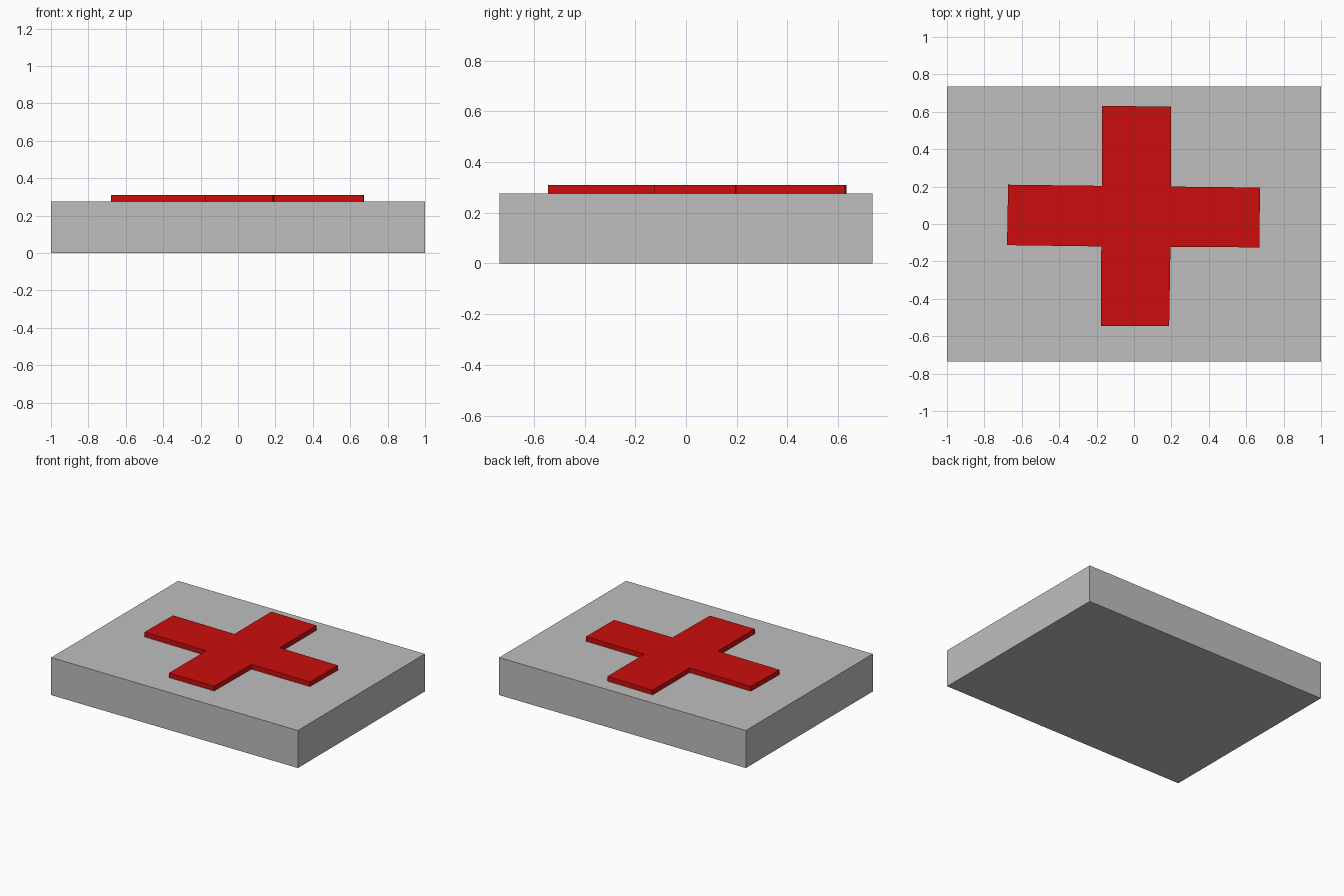
import bpy
import bmesh

cube = bpy.data.objects.get("Cube")
if cube:
    bpy.data.objects.remove(cube, do_unlink=True)


def material(name, color):
    mat = bpy.data.materials.new(name)
    mat.use_nodes = True
    mat.diffuse_color = color
    mat.node_tree.nodes["Principled BSDF"].inputs["Base Color"].default_value = color
    return mat


def prism(name, outline, bottom, top, mat):
    """Extrude a counter-clockwise outline between two heights."""
    bm = bmesh.new()
    face = bm.faces.new([bm.verts.new((x, y, bottom)) for x, y in outline])
    extruded = bmesh.ops.extrude_face_region(bm, geom=[face], use_keep_orig=True)
    for vert in extruded["geom"]:
        if isinstance(vert, bmesh.types.BMVert):
            vert.co.z = top
    bmesh.ops.recalc_face_normals(bm, faces=bm.faces)
    mesh = bpy.data.meshes.new(name)
    bm.to_mesh(mesh)
    bm.free()
    mesh.materials.append(mat)
    obj = bpy.data.objects.new(name, mesh)
    bpy.context.collection.objects.link(obj)
    return obj


grey = material("light grey", (0.52, 0.52, 0.52, 1))
red = material("red", (0.60, 0.004, 0.004, 1))

SLAB_TOP = 0.275

# Rectangular base slab
half_x, half_y = 1.0, 0.735
prism("base_slab",
      [(-half_x, -half_y), (half_x, -half_y), (half_x, half_y), (-half_x, half_y)],
      0, SLAB_TOP, grey)

# Raised cross, with slightly uneven hand-drawn arms
cross = [(-0.177, -0.545), (0.188, -0.545), (0.195, -0.122), (0.67, -0.125),
         (0.674, 0.195), (0.198, 0.2), (0.198, 0.627), (-0.172, 0.632),
         (-0.172, 0.204), (-0.673, 0.21), (-0.679, -0.113), (-0.175, -0.12)]
prism("raised_cross", cross, SLAB_TOP, 0.31, red)
